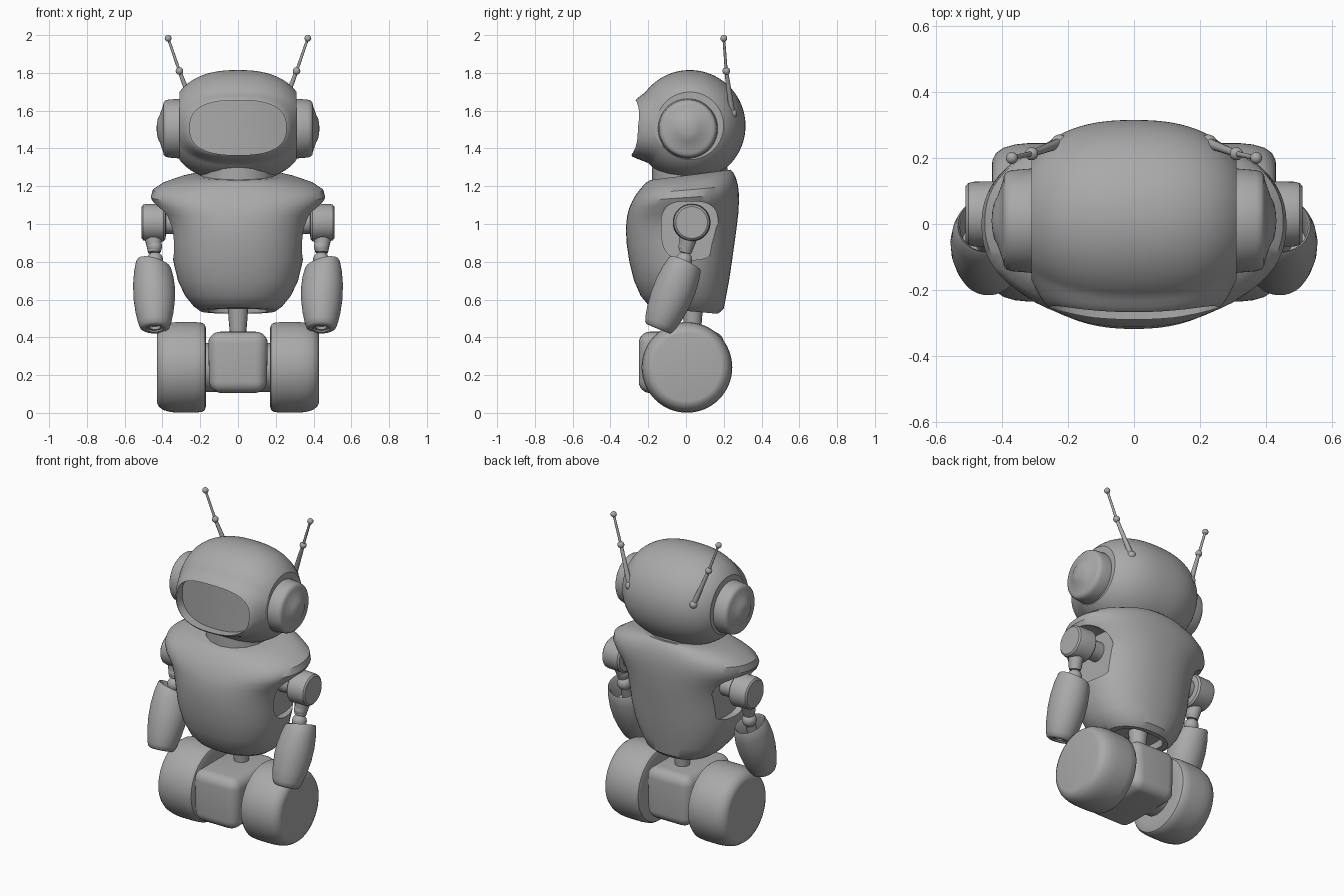
import bpy, bmesh, math
from mathutils import Vector

cube = bpy.data.objects.get("Cube")
if cube:
    bpy.data.objects.remove(cube)

grey = bpy.data.materials.new("plain grey")
grey.use_nodes = True
grey.diffuse_color = (0.4, 0.4, 0.4, 1)
grey.node_tree.nodes["Principled BSDF"].inputs["Base Color"].default_value = (0.4, 0.4, 0.4, 1)


def finish(name, bm):
    bmesh.ops.recalc_face_normals(bm, faces=bm.faces)
    mesh = bpy.data.meshes.new(name)
    bm.to_mesh(mesh)
    bm.free()
    mesh.materials.append(grey)
    obj = bpy.data.objects.new(name, mesh)
    bpy.context.collection.objects.link(obj)
    return obj


def smooth(obj, angle=35):
    bpy.ops.object.select_all(action='DESELECT')
    obj.select_set(True)
    bpy.context.view_layer.objects.active = obj
    bpy.ops.object.shade_smooth_by_angle(angle=math.radians(angle))
    return obj


def loft(name, rings):
    """Skin a list of point loops and close both ends."""
    bm = bmesh.new()
    loops = [[bm.verts.new(p) for p in ring] for ring in rings]
    n = len(loops[0])
    for a, b in zip(loops, loops[1:]):
        for i in range(n):
            j = (i + 1) % n
            bm.faces.new((a[i], a[j], b[j], b[i]))
    bm.faces.new(loops[0])
    bm.faces.new(loops[-1])
    return finish(name, bm)


def lathe(name, start, end, profile, n=40):
    """Spin (distance, radius) pairs around the line from start to end."""
    start, axis = Vector(start), (Vector(end) - Vector(start)).normalized()
    q = axis.to_track_quat('Z', 'Y')
    rings = []
    for h, r in profile:
        rings.append([start + axis * h + q @ Vector((r * math.cos(t), r * math.sin(t), 0))
                      for t in (math.tau * i / n for i in range(n))])
    return loft(name, rings)


def rod(name, start, end, r0, r1):
    length = (Vector(end) - Vector(start)).length
    return smooth(lathe(name, start, end, [(0, r0), (length, r1)], 16))


def ball(name, centre, r):
    bm = bmesh.new()
    bmesh.ops.create_uvsphere(bm, u_segments=24, v_segments=14, radius=r)
    bmesh.ops.translate(bm, vec=centre, verts=bm.verts)
    return smooth(finish(name, bm), 60)


def oval(a, b, power, n=72):
    """Superellipse loop as 2D points."""
    pts = []
    for i in range(n):
        c, s = math.cos(math.tau * i / n), math.sin(math.tau * i / n)
        pts.append((a * math.copysign(abs(c) ** (2 / power), c),
                    b * math.copysign(abs(s) ** (2 / power), s)))
    return pts


def carve(obj, cutters):
    """Cut away shapes and bake the result."""
    for c in cutters:
        m = obj.modifiers.new("cut", 'BOOLEAN')
        m.operation, m.solver, m.object = 'DIFFERENCE', 'EXACT', c
        c.hide_render = True
    deps = bpy.context.evaluated_depsgraph_get()
    mesh = bpy.data.meshes.new_from_object(obj.evaluated_get(deps))
    obj.modifiers.clear()
    obj.data = mesh
    for c in cutters:
        bpy.data.objects.remove(c)
    return smooth(obj)


# Head: barrel along x with a raised lip around the face opening
HX, HY, HZ, FZ = 0.31, 0.02, 1.52, 1.51
profile = []
for i in range(61):
    x = HX * math.sin(math.pi / 2 * (i / 30 - 1))
    profile.append((x + HX, 0.295 * (1 - (abs(x) / 0.36) ** 2.4) ** (1 / 2.4)))
head = lathe("head", (-HX, HY, HZ), (HX, HY, HZ), profile, 128)
for v in head.data.vertices:
    if v.co.y < 0:
        d = (abs(v.co.x / 0.255) ** 2.6 + abs((v.co.z - FZ) / 0.145) ** 2.6) ** (1 / 2.6)
        k = max(0, min(1, (1.32 - d) / 0.3))
        v.co.y -= (0.042 - 0.12 * (v.co.z - FZ)) * k * k * (3 - 2 * k)

# Face opening with a curved visor at its back
face = oval(0.255, 0.145, 2.6)
rings = [[(x, -0.6, FZ + z) for x, z in face]]
for s in (1, 0.8, 0.6, 0.4, 0.2, 0.05):
    rings.append([(x * s, -0.235 + 0.6 * (x * s) ** 2, FZ + z * s) for x, z in face])
carve(head, [loft("visor_cutter", rings)])

# Body: stacked ovals of (height, half width, front, back), top tilted forward
sections = [(0.54, 0.20, -0.17, 0.17), (0.565, 0.235, -0.205, 0.20), (0.62, 0.28, -0.24, 0.213),
            (0.70, 0.318, -0.275, 0.228), (0.80, 0.342, -0.30, 0.243), (0.90, 0.352, -0.315, 0.257),
            (0.98, 0.365, -0.318, 0.268), (1.05, 0.395, -0.312, 0.277), (1.10, 0.44, -0.30, 0.28),
            (1.14, 0.462, -0.285, 0.28), (1.18, 0.452, -0.265, 0.275), (1.215, 0.40, -0.24, 0.265),
            (1.245, 0.31, -0.215, 0.25), (1.26, 0.24, -0.19, 0.235)]
rings = []
for z, hx, yf, yb in sections:
    tilt = 0.13 * max(0, (z - 1.0) / 0.26) - 0.09 * max(0, (0.62 - z) / 0.08)
    rings.append([(x, (yf + yb) / 2 + y, z + tilt * y)
                  for x, y in oval(hx, (yb - yf) / 2, 2.25)])
body = loft("body", rings)

# Arm sockets and the hollow under the body
cutters = []
for s in (1, -1):
    socket = oval(0.15, 0.155, 3)
    cutters.append(loft("socket_cutter", [[(s * x, 0.02 + y * (1 + 0.3 * z), 0.965 + z)
                                           for y, z in socket] for x in (0.30, 0.6)]))
cutters.append(loft("hollow_cutter", [[(x, 0.01 + y, z) for x, y in oval(a, b, 3)]
                                      for z, a, b in ((0.4, 0.17, 0.14), (0.58, 0.15, 0.12))]))
carve(body, cutters)

# Neck, waist post and chassis
rod("neck", (0, 0.02, 1.2), (0, 0.02, 1.3), 0.2, 0.2)
rod("waist_post", (0, 0.035, 0.4), (0, 0.035, 0.6), 0.042, 0.058)
rod("axle", (-0.2, 0.005, 0.24), (0.2, 0.005, 0.24), 0.13, 0.13)
bm = bmesh.new()
bmesh.ops.create_cube(bm, size=1)
for v in bm.verts:
    back = v.co.y > 0
    v.co = ((0.15 if v.co.z > 0 else 0.142) * (1 if v.co.x > 0 else -1),
            0.20 if back else -0.25, 0.43 if v.co.z > 0 else 0.105)
bmesh.ops.bevel(bm, geom=bm.edges[:], offset=0.06, segments=6, profile=0.5, affect='EDGES')
for v in bm.verts:
    v.co.x *= 1.08 - 1.6 * (v.co.z - 0.26) ** 2
smooth(finish("chassis", bm), 40)

for s, side in ((1, "left"), (-1, "right")):
    def at(x, y, z):
        return Vector((s * x, y, z))

    # Wheel
    smooth(lathe(side + "_wheel", at(0.17, 0.005, 0.241), at(1, 0.005, 0.241),
                 [(0, 0.17), (0, 0.208), (0.006, 0.226), (0.02, 0.236), (0.06, 0.24), (0.15, 0.24),
                  (0.19, 0.236), (0.225, 0.226), (0.248, 0.21), (0.258, 0.19), (0.26, 0.18)], 64))

    # Ear disc with a low cone and centre dome
    smooth(lathe(side + "_ear", at(0.28, 0.01, 1.505), at(1, 0.01, 1.505),
                 [(0, 0.155), (0.03, 0.158), (0.09, 0.153), (0.105, 0.148), (0.114, 0.138),
                  (0.116, 0.125), (0.134, 0.072), (0.144, 0.055), (0.149, 0.03), (0.151, 0.005)], 64))

    # Antenna
    base, knot, tip = at(0.225, 0.245, 1.585), at(0.31, 0.213, 1.81), at(0.37, 0.2, 1.983)
    ball(side + "_antenna_base", base, 0.026)
    rod(side + "_antenna_lower", base, knot, 0.016, 0.010)
    ball(side + "_antenna_joint", knot, 0.02)
    rod(side + "_antenna_upper", knot, tip, 0.008, 0.007)
    ball(side + "_antenna_tip", tip, 0.018)

    # Shoulder drum, upper arm and elbow
    smooth(lathe(side + "_shoulder", at(0.28, 0.03, 1.008), at(1, 0.03, 1.008),
                 [(0, 0.06), (0.10, 0.06), (0.105, 0.09), (0.115, 0.1), (0.205, 0.098),
                  (0.222, 0.094), (0.23, 0.084)], 48))
    elbow = at(0.44, -0.01, 0.81)
    rod(side + "_upper_arm", at(0.45, 0.02, 0.96), at(0.442, -0.005, 0.85), 0.052, 0.034)
    ball(side + "_upper_joint", at(0.442, 0, 0.88), 0.04)
    ball(side + "_elbow", elbow, 0.043)
    rod(side + "_elbow_link", elbow, at(0.444, -0.06, 0.66), 0.028, 0.035)

    # Forearm shell: open slanted cuff on top, small round socket below
    arm = lathe(side + "_forearm", at(0.447, -0.005, 0.79), at(0.44, -0.148, 0.445),
                [(0.14, 0.03), (0.13, 0.075), (0.01, 0.08), (0, 0.087), (0.01, 0.093), (0.06, 0.104),
                 (0.13, 0.111), (0.2, 0.11), (0.28, 0.1), (0.34, 0.087), (0.365, 0.077),
                 (0.373, 0.065), (0.373, 0.046), (0.365, 0.042), (0.365, 0.03), (0.35, 0.025)], 48)
    for v in arm.data.vertices:
        v.co.z += max(0, v.co.z - 0.6) * 1.2 * (abs(v.co.x) - 0.447)
    smooth(arm, 40)
